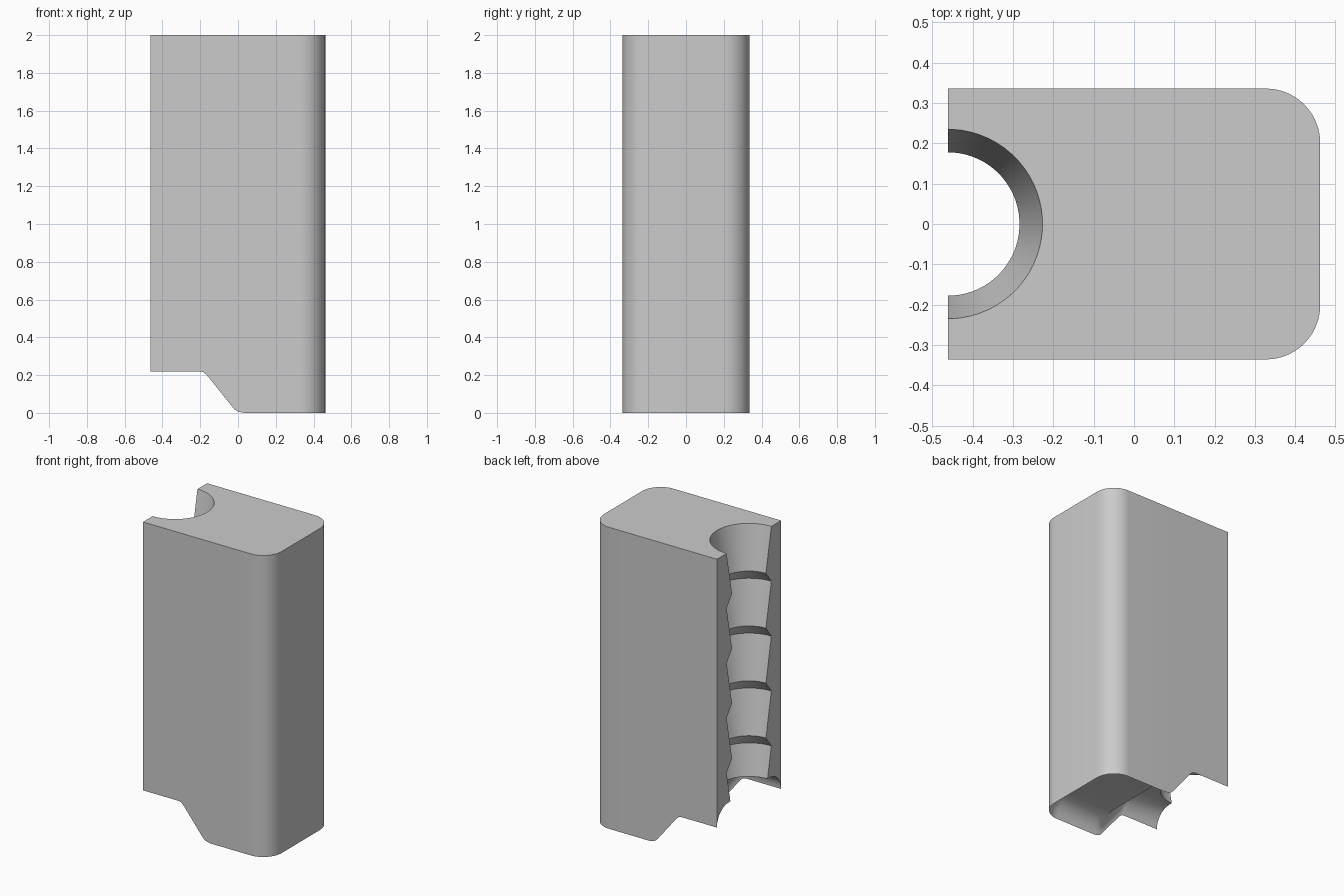
import bpy
import bmesh
from math import sin, cos, pi

cube = bpy.data.objects.get("Cube")
if cube:
    bpy.data.objects.remove(cube, do_unlink=True)

HX, HY, TOP = 0.462, 0.336, 2.0   # half sizes and height
CORNER, COVE = 0.135, 0.12        # plan corner radius, underside cove radius
CORNER_STEPS, COVE_STEPS = 14, 10

# Lower rim profile along x: raised step, slope with eased ends, flat foot
RIM = [(-HX, .22), (-.2, .22), (-.183, .215), (-.165, .2), (-.03, .032),
       (-.015, .016), (.005, .005), (.035, 0), (HX - CORNER, 0)]

grey = bpy.data.materials.new("plain grey")
grey.use_nodes = True
grey.diffuse_color = (.6, .6, .6, 1)
grey.node_tree.nodes["Principled BSDF"].inputs["Base Color"].default_value = (.6, .6, .6, 1)


def new_object(name, bm):
    bmesh.ops.recalc_face_normals(bm, faces=bm.faces)
    mesh = bpy.data.meshes.new(name)
    bm.to_mesh(mesh)
    bm.free()
    mesh.materials.append(grey)
    obj = bpy.data.objects.new(name, mesh)
    bpy.context.collection.objects.link(obj)
    return obj


def outline(inset, rise):
    """Open U-shaped outline, inset from the walls, following the rim."""
    half = [(x, inset - HY, z + rise) for x, z in RIM]
    for i in range(1, CORNER_STEPS + 1):
        a = pi / 2 * i / CORNER_STEPS
        r = CORNER - inset
        half.append((HX - CORNER + r * sin(a), CORNER - HY - r * cos(a), rise))
    return half + [(x, -y, z) for x, y, z in reversed(half)]


# Body: walls, coved underside, flat ceiling, top and open end
bm = bmesh.new()
rings = [[bm.verts.new((x, y, TOP)) for x, y, z in outline(0, 0)]]
for k in range(COVE_STEPS + 1):
    t = pi / 2 * k / COVE_STEPS
    rings.append([bm.verts.new(p) for p in outline(COVE * (1 - cos(t)), COVE * sin(t))])
n = len(rings[0])
for a, b in zip(rings, rings[1:]):
    for i in range(n - 1):
        bm.faces.new((a[i], a[i + 1], b[i + 1], b[i]))
ceiling = rings[-1]
for i in range(n // 2 - 1):
    bm.faces.new((ceiling[i], ceiling[i + 1], ceiling[n - 2 - i], ceiling[n - 1 - i]))
bm.faces.new(rings[0])
bm.faces.new([r[0] for r in rings] + [r[-1] for r in reversed(rings)])
body = new_object("grooved_block", bm)

# Groove cutter: stacked tapered cups turned about the end face
WIDE, NARROW, PITCH, TAPER = .235, .178, .364, .29
profile = [(WIDE + .004, TOP + .02)]
for k in range(6):
    z = TOP - k * PITCH
    if k:
        profile.append((WIDE, z))
    profile.append((NARROW, z - TAPER))
bm = bmesh.new()
SIDES = 64
turned = [[bm.verts.new((-HX + r * cos(2 * pi * (i + .5) / SIDES),
                         r * sin(2 * pi * (i + .5) / SIDES), z))
           for i in range(SIDES)] for r, z in profile]
for a, b in zip(turned, turned[1:]):
    for i in range(SIDES):
        j = (i + 1) % SIDES
        bm.faces.new((a[i], a[j], b[j], b[i]))
bm.faces.new(turned[0])
bm.faces.new(turned[-1])
cutter = new_object("groove_cutter", bm)
cutter.hide_render = True

# Cut the groove, then shade with sharp creases
cut = body.modifiers.new("groove", 'BOOLEAN')
cut.operation = 'DIFFERENCE'
cut.solver = 'EXACT'
cut.object = cutter
for obj in bpy.context.selected_objects:
    obj.select_set(False)
bpy.context.view_layer.objects.active = body
body.select_set(True)
bpy.ops.object.modifier_apply(modifier=cut.name)
bpy.data.objects.remove(cutter, do_unlink=True)
bpy.ops.object.shade_smooth_by_angle(angle=pi / 7)
